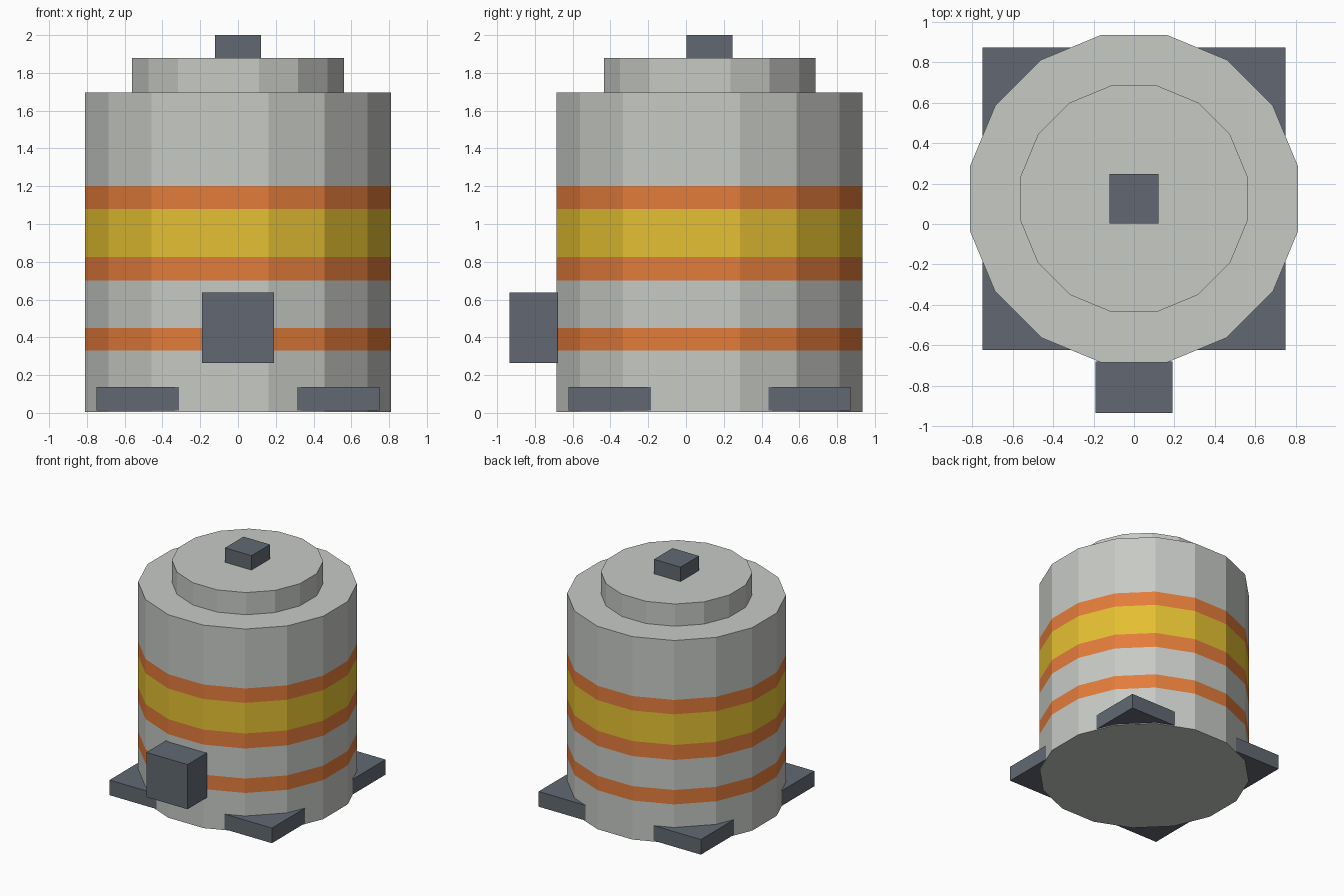
import bpy, bmesh, math

if "Cube" in bpy.data.objects:
    bpy.data.objects.remove(bpy.data.objects["Cube"])

CY = 0.125    # centre of the tank along y
SIDES = 16


def material(name, rgb):
    lin = [((c / 255 + 0.055) / 1.055) ** 2.4 for c in rgb]
    m = bpy.data.materials.new(name)
    m.diffuse_color = (*lin, 1)
    m.use_nodes = True
    m.node_tree.nodes["Principled BSDF"].inputs["Base Color"].default_value = m.diffuse_color
    return m


grey = material("light_grey", (199, 202, 197))
orange = material("orange", (227, 124, 59))
yellow = material("yellow", (228, 192, 50))
dark = material("dark_slate", (98, 105, 114))


def finish(name, bm, mats):
    bmesh.ops.recalc_face_normals(bm, faces=bm.faces[:])
    me = bpy.data.meshes.new(name)
    bm.to_mesh(me)
    bm.free()
    for m in mats:
        me.materials.append(m)
    ob = bpy.data.objects.new(name, me)
    bpy.context.collection.objects.link(ob)
    return ob


def drum(name, apothem, levels, mats, bands):
    """Sixteen-sided drum; bands[i] is the material slot between levels i and i+1."""
    bm = bmesh.new()
    r = apothem / math.cos(math.pi / SIDES)
    rings = []
    for z in levels:
        angles = [(k + 0.5) * math.tau / SIDES for k in range(SIDES)]
        rings.append([bm.verts.new((r * math.cos(a), CY + r * math.sin(a), z)) for a in angles])
    for lo, hi, slot in zip(rings, rings[1:], bands):
        for k in range(SIDES):
            n = (k + 1) % SIDES
            bm.faces.new((lo[k], lo[n], hi[n], hi[k])).material_index = slot
    bm.faces.new(rings[0])
    bm.faces.new(rings[-1])
    return finish(name, bm, mats)


def box(name, lo, hi, mat):
    bm = bmesh.new()
    bmesh.ops.create_cube(bm, size=1)
    for v in bm.verts:
        v.co = [(a + b) / 2 + c * (b - a) for a, b, c in zip(lo, hi, v.co)]
    return finish(name, bm, [mat])


# Tank with painted stripes, and its raised lid
drum("tank_body", 0.81, (0.005, 0.33, 0.45, 0.70, 0.825, 1.08, 1.20, 1.695),
     (grey, orange, yellow), (0, 1, 0, 1, 2, 1, 0))
drum("tank_lid", 0.56, (1.69, 1.88), (grey,), (0,))

# Dark fittings
box("lid_knob", (-0.122, 0.003, 1.875), (0.122, 0.247, 2.0), dark)
box("front_valve_box", (-0.19, -0.935, 0.265), (0.19, -0.68, 0.637), dark)
box("base_plate", (-0.748, -0.622, 0.012), (0.748, 0.872, 0.138), dark)
